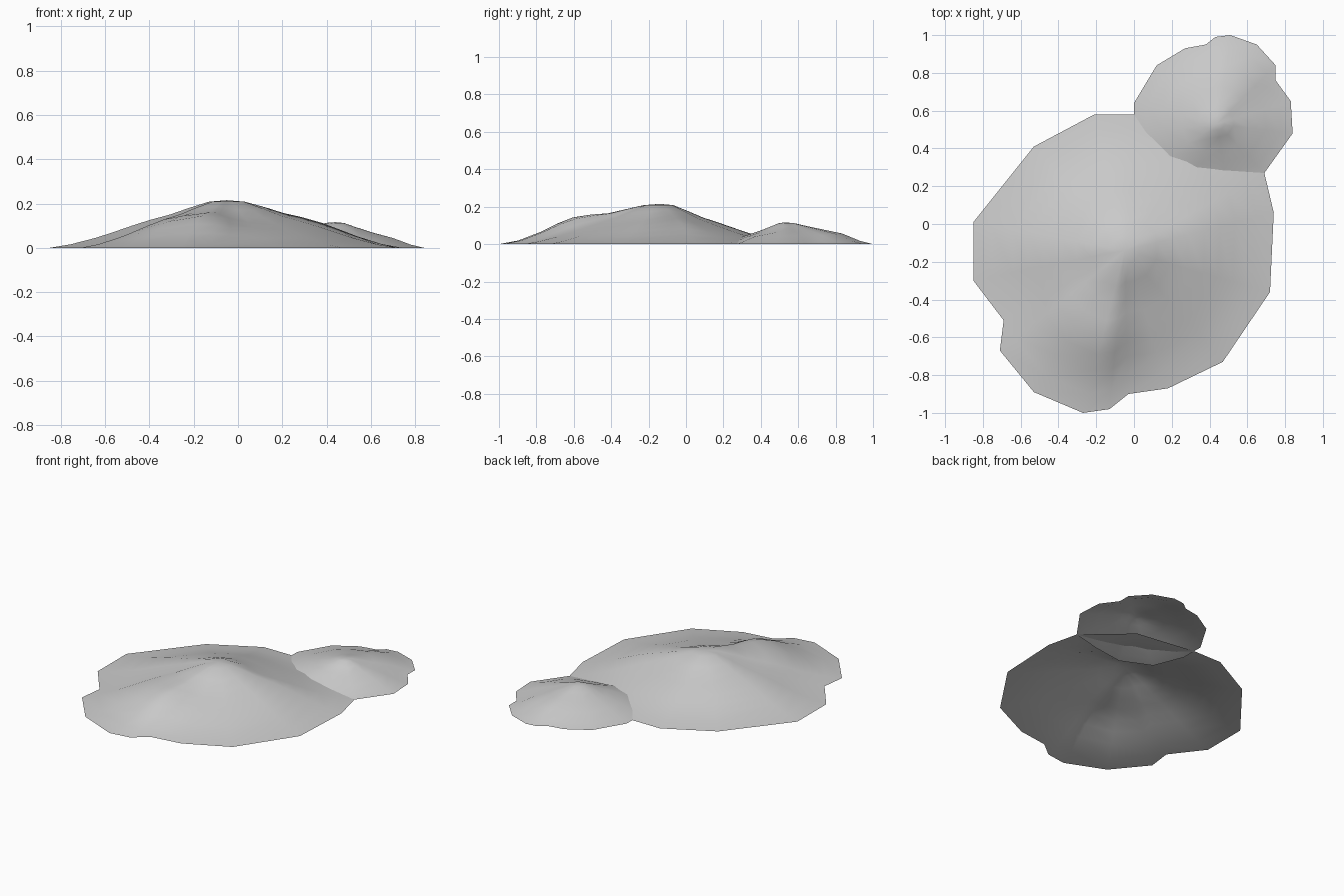
import bpy, bmesh, math

grey = bpy.data.materials.new("stone grey")
grey.diffuse_color = (0.6, 0.6, 0.6, 1)


def mound(name, peak, rim, profile, bumps):
    """Open-bottomed hill: rings shrinking from the rim (x, y, bulge) to the peak."""
    px, py, pz = peak
    bm = bmesh.new()
    rings = []
    for t, f in profile:
        ring = []
        for x, y, bulge in rim:
            # bulge acts on the middle and outer slope, fading out at the summit
            k = 1 + (bulge - 1) * min(1, max(0, (t - 0.1) / 0.4))
            vx, vy, z = px + (x - px) * t, py + (y - py) * t, pz * f * k
            # local humps and hollows
            if t < 1:
                for bx, by, r, dz in bumps:
                    z += dz * math.exp(-((vx - bx) ** 2 + (vy - by) ** 2) / r ** 2) * min(1, (1 - t) * 5)
            ring.append(bm.verts.new((vx, vy, max(0, z))))
        rings.append(ring)
    top = bm.verts.new(peak)
    n = len(rim)
    for i in range(n):
        j = (i + 1) % n
        for a, b in zip(rings, rings[1:]):
            bm.faces.new((a[i], a[j], b[j], b[i]))
        bm.faces.new((rings[-1][i], rings[-1][j], top))
    bm.normal_update()
    if sum(f.normal.z for f in bm.faces) < 0:
        bmesh.ops.reverse_faces(bm, faces=bm.faces)
    for f in bm.faces:
        f.smooth = True
    me = bpy.data.meshes.new(name)
    bm.to_mesh(me)
    bm.free()
    me.materials.append(grey)
    ob = bpy.data.objects.new(name, me)
    bpy.context.collection.objects.link(ob)
    return ob


# large mound: rim runs counter-clockwise from the east
mound("large_mound", (-0.05, -0.14, 0.215), [
    (0.74, 0.06, 1.08), (0.69, 0.27, 0.88), (0.41, 0.52, 0.8), (0.0, 0.58, 0.88),
    (-0.21, 0.58, 0.9), (-0.53, 0.41, 0.95), (-0.85, 0.01, 1.0), (-0.85, -0.30, 1.0),
    (-0.69, -0.51, 1.0), (-0.71, -0.67, 1.0), (-0.53, -0.89, 1.05), (-0.27, -1.0, 1.1),
    (-0.13, -0.98, 1.1), (-0.03, -0.90, 1.0), (0.18, -0.87, 0.9), (0.47, -0.73, 0.9),
    (0.72, -0.36, 0.95)],
    [(1, 0), (0.88, 0.075), (0.74, 0.21), (0.64, 0.33), (0.54, 0.46), (0.43, 0.59),
     (0.32, 0.7), (0.22, 0.83), (0.1, 0.97)],
    [(-0.18, -0.63, 0.17, 0.035), (0.2, -0.4, 0.15, -0.012), (0.45, -0.1, 0.15, 0.01)])

# small mound: overlaps the large one at its back right
mound("small_mound", (0.44, 0.53, 0.116), [
    (0.84, 0.48, 0.95), (0.83, 0.65, 0.95), (0.75, 0.76, 1.0), (0.75, 0.84, 1.0),
    (0.65, 0.95, 1.05), (0.51, 1.0, 1.05), (0.43, 0.99, 1.05), (0.38, 0.95, 1.05),
    (0.27, 0.93, 1.0), (0.12, 0.84, 1.0), (0.0, 0.64, 0.95), (0.0, 0.48, 0.95),
    (0.08, 0.28, 0.95), (0.28, 0.19, 0.92), (0.49, 0.22, 0.9), (0.69, 0.27, 0.92)],
    [(1, 0), (0.85, 0.13), (0.65, 0.4), (0.42, 0.63), (0.22, 0.84), (0.1, 0.97)],
    [(0.5, 0.82, 0.1, 0.008), (0.55, 0.42, 0.08, -0.012)])
